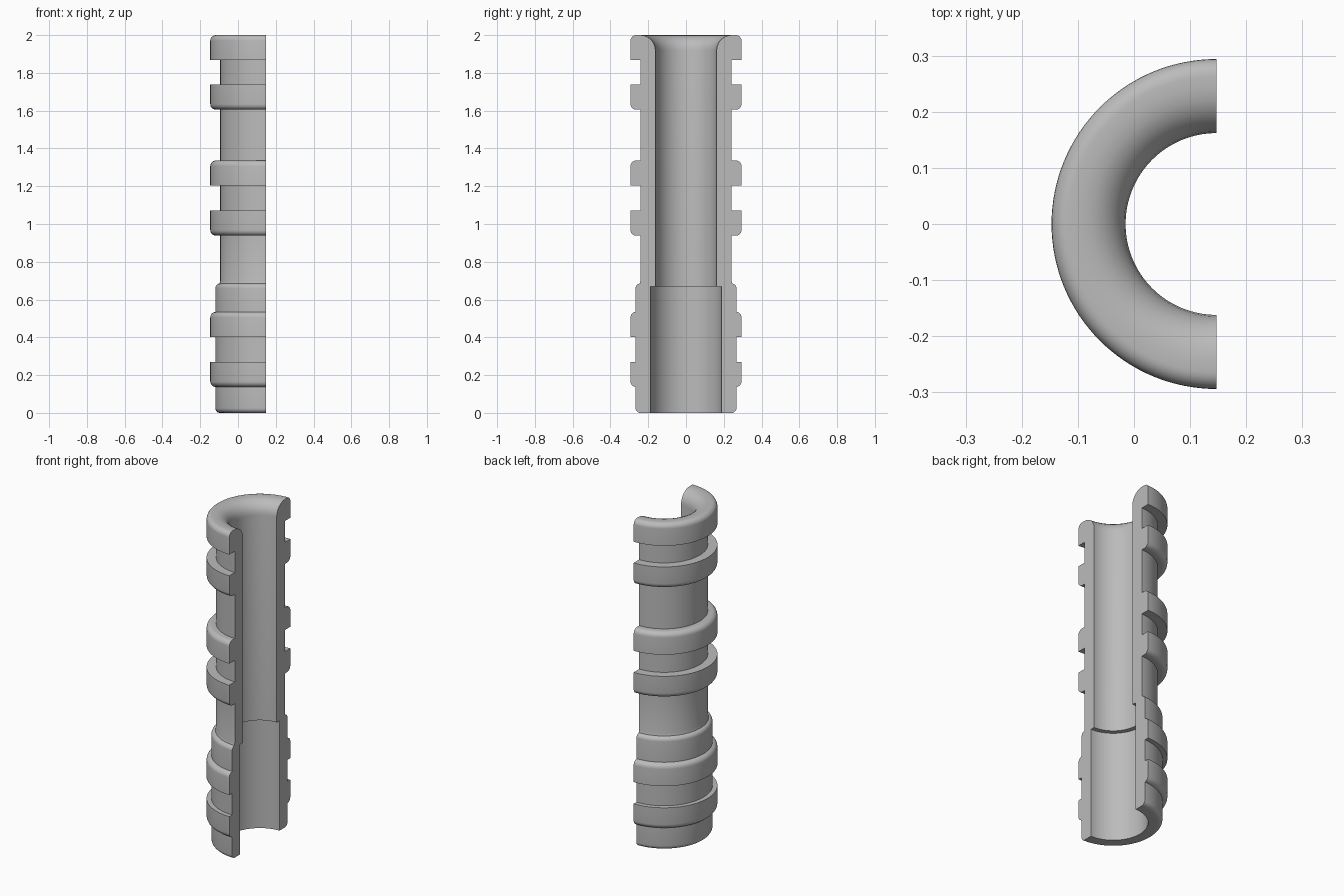
import bpy, bmesh, math
from mathutils import Vector

if "Cube" in bpy.data.objects:
    bpy.data.objects.remove(bpy.data.objects["Cube"])

AXIS_X = 0.147        # axis of revolution lies in the cut plane
R_RIB, R_SLEEVE, R_TUBE = 0.294, 0.267, 0.241
R_BORE, R_SOCKET = 0.162, 0.189
ROUND = 0.03
RIB_H = 0.133


def rib(z, base, round_top):
    """Profile corners (radius, height, fillet) of one raised band."""
    low, high = (0, ROUND) if round_top else (ROUND, 0)
    return [(base, z, 0), (R_RIB, z, low),
            (R_RIB, z + RIB_H, high), (base, z + RIB_H, 0)]


def fillet(corners, steps=6):
    """Replace every corner that has a fillet with a tangent arc."""
    points = []
    for i, (r, z, f) in enumerate(corners):
        p = Vector((r, z))
        if f == 0:
            points.append(p)
            continue
        a = Vector(corners[i - 1][:2]) - p
        b = Vector(corners[(i + 1) % len(corners)][:2]) - p
        a.normalize()
        b.normalize()
        half = a.angle(b) / 2
        cut = f / math.tan(half)
        centre = p + (a + b).normalized() * f / math.sin(half)
        start, end = p + a * cut - centre, p + b * cut - centre
        sweep = start.angle_signed(end)
        for k in range(steps + 1):
            t = -sweep * k / steps
            points.append(centre + Vector((
                start.x * math.cos(t) - start.y * math.sin(t),
                start.x * math.sin(t) + start.y * math.cos(t))))
    return points


# Cross-section: outside from bottom to top, then bore from top to bottom
corners = [(R_SOCKET, 0, 0), (R_SLEEVE, 0, 0.025)]
corners += rib(0.137, R_SLEEVE, False) + rib(0.402, R_SLEEVE, True)
corners += [(R_SLEEVE, 0.685, 0.025), (R_TUBE + 0.004, 0.685, 0),
            (R_TUBE, 0.7, 0)]
corners += rib(0.938, R_TUBE, False) + rib(1.203, R_TUBE, True)
corners += rib(1.605, R_TUBE, False)
corners += rib(2 - RIB_H, R_TUBE, True)[:3]
corners += [(R_BORE, 2, 0.08), (R_BORE, 0.67, 0), (R_SOCKET, 0.67, 0)]
profile = fillet(corners)

# Half revolution with flat section faces at both ends
SEGMENTS = 64
bm = bmesh.new()
rings = []
for s in range(SEGMENTS + 1):
    a = math.pi / 2 + math.pi * s / SEGMENTS
    rings.append([bm.verts.new((AXIS_X + p.x * math.cos(a),
                                p.x * math.sin(a), p.y)) for p in profile])
n = len(profile)
for r0, r1 in zip(rings, rings[1:]):
    for i in range(n):
        j = (i + 1) % n
        bm.faces.new((r0[i], r0[j], r1[j], r1[i]))
bm.faces.new(rings[0])
bm.faces.new(rings[-1][::-1])
bmesh.ops.recalc_face_normals(bm, faces=bm.faces)

mesh = bpy.data.meshes.new("half_ribbed_tube")
bm.to_mesh(mesh)
bm.free()
tube = bpy.data.objects.new("half_ribbed_tube", mesh)
bpy.context.collection.objects.link(tube)

# Plain grey
grey = bpy.data.materials.new("light_grey")
grey.use_nodes = True
colour = (0.5, 0.5, 0.5, 1)
grey.diffuse_color = colour
grey.node_tree.nodes["Principled BSDF"].inputs["Base Color"].default_value = colour
mesh.materials.append(grey)

# Smooth curves, sharp steps
bpy.ops.object.select_all(action='DESELECT')
tube.select_set(True)
bpy.context.view_layer.objects.active = tube
bpy.ops.object.shade_smooth_by_angle(angle=math.radians(30))
